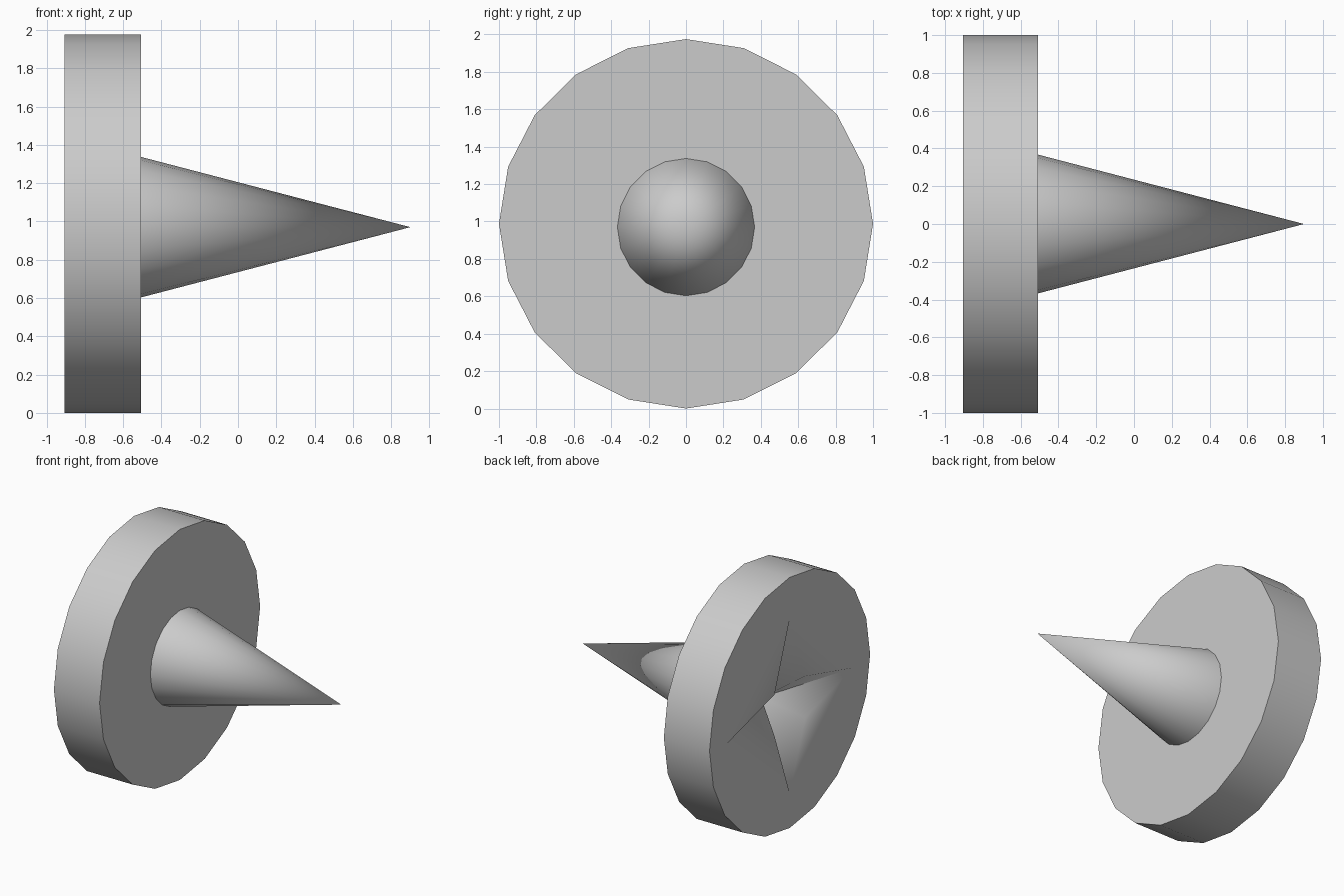
import bpy
import bmesh
from math import cos, sin, pi, radians

SIDES = 20
BACK, FRONT, TIP = -0.905, -0.507, 0.9

if "Cube" in bpy.data.objects:
    bpy.data.objects.remove(bpy.data.objects["Cube"])

grey = bpy.data.materials.new("plain_grey")
grey.use_nodes = True
colour = (0.6, 0.6, 0.6, 1)
grey.diffuse_color = colour
grey.node_tree.nodes["Principled BSDF"].inputs["Base Color"].default_value = colour


def ring(bm, x, ry, rz, cz):
    """Ring of vertices around the x axis."""
    return [bm.verts.new((x, ry * cos(2 * pi * i / SIDES), cz + rz * sin(2 * pi * i / SIDES)))
            for i in range(SIDES)]


def finish(name, bm, angle):
    bmesh.ops.recalc_face_normals(bm, faces=bm.faces)
    mesh = bpy.data.meshes.new(name)
    bm.to_mesh(mesh)
    bm.free()
    mesh.materials.append(grey)
    obj = bpy.data.objects.new(name, mesh)
    bpy.context.collection.objects.link(obj)
    bpy.ops.object.select_all(action="DESELECT")
    obj.select_set(True)
    bpy.context.view_layer.objects.active = obj
    bpy.ops.object.shade_smooth_by_angle(angle=radians(angle))


# Disc head with a four-pointed star recess in its back
bm = bmesh.new()
back = ring(bm, BACK, 1, 0.9875, 0.9875)
front = ring(bm, FRONT, 1, 0.9875, 0.9875)
bm.faces.new(front)
for i in range(SIDES):
    j = (i + 1) % SIDES
    bm.faces.new((back[i], back[j], front[j], front[i]))

star_z = 0.96
tips, corners = [], []
for q in range(4):
    a = q * pi / 2
    tips.append(bm.verts.new((BACK, 0.79 * cos(a), star_z + 0.69 * sin(a))))
    a += pi / 4
    corners.append(bm.verts.new((BACK, 0.27 * cos(a), star_z + 0.23 * sin(a))))
centre = bm.verts.new((BACK + 0.25, 0, star_z))

for q in range(4):
    n = (q + 1) % 4
    step = SIDES // 4
    arc = [back[(q * step + k) % SIDES] for k in range(step + 1)]
    bm.faces.new(arc + [tips[n], corners[q], tips[q]])
    bm.faces.new((tips[q], corners[q], centre))
    bm.faces.new((corners[q], tips[n], centre))
finish("disc_head", bm, 60)

# Pointed cone shaft
bm = bmesh.new()
base = ring(bm, FRONT, 0.367, 0.367, 0.97)
point = bm.verts.new((TIP, 0, 0.97))
bm.faces.new(base)
for i in range(SIDES):
    bm.faces.new((base[i], base[(i + 1) % SIDES], point))
finish("cone_spike", bm, 60)
